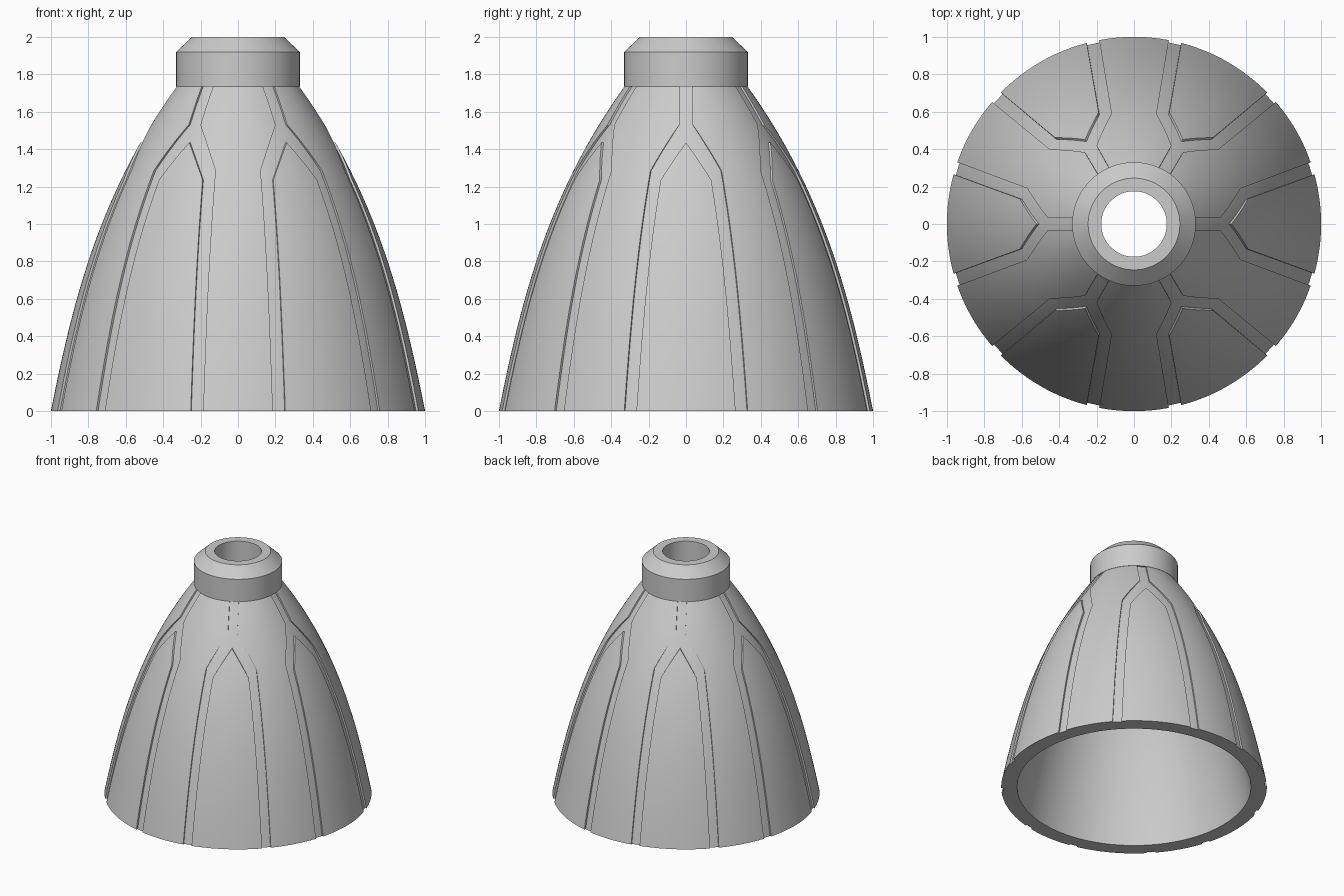
import bpy, bmesh
from math import sin, cos, asin, pi, radians

if "Cube" in bpy.data.objects:
    bpy.data.objects.remove(bpy.data.objects["Cube"])

DEPTH = 0.013          # groove depth
NECK = 1.735           # height where the bell meets the collar


def bell(z):
    return 1 - 0.2 * z - 0.0235 * z ** 2 - 0.0486 * z ** 3


def finish(bm, name, angle=25):
    bmesh.ops.recalc_face_normals(bm, faces=bm.faces)
    me = bpy.data.meshes.new(name)
    bm.to_mesh(me)
    bm.free()
    ob = bpy.data.objects.new(name, me)
    bpy.context.collection.objects.link(ob)
    bpy.ops.object.select_all(action='DESELECT')
    ob.select_set(True)
    bpy.context.view_layer.objects.active = ob
    bpy.ops.object.shade_smooth_by_angle(angle=radians(angle))
    return ob


def lathe(profile, name, n=180):
    # closed (r, z) loop spun around z
    bm = bmesh.new()
    rings = [[bm.verts.new((r * cos(2 * pi * i / n), r * sin(2 * pi * i / n), z))
              for i in range(n)] for r, z in profile]
    for a, b in zip(rings, rings[1:] + rings[:1]):
        for i in range(n):
            j = (i + 1) % n
            bm.faces.new((a[i], a[j], b[j], b[i]))
    return finish(bm, name)


def edge_offset(z, knots):
    # side offset of a panel edge, linear in bell radius between knots
    for (z0, y0), (z1, y1) in zip(knots, knots[1:]):
        if z <= z1 + 1e-6:
            t = (bell(z0) - bell(z)) / (bell(z0) - bell(z1))
            return y0 + (y1 - y0) * t
    return knots[-1][1]


def panels(name, knots, start, half_angle, cols=14):
    # raised panels repeated six times around the bell
    zs = [knots[0][0]]
    for (z0, _), (z1, _) in zip(knots, knots[1:]):
        steps = max(5, round((z1 - z0) / 0.05))
        zs += [z0 + (z1 - z0) * k / steps for k in range(1, steps + 1)]
    bm = bmesh.new()
    for p in range(6):
        mid = start + p * pi / 3
        rows = []
        for z in zs:
            r = bell(z)
            h = half_angle(asin(edge_offset(z, knots) / r))
            rows.append([bm.verts.new((r * cos(mid + h * s), r * sin(mid + h * s), z))
                         for s in (2 * c / cols - 1 for c in range(cols + 1))])
        for a, b in zip(rows, rows[1:]):
            for c in range(cols):
                bm.faces.new((a[c], a[c + 1], b[c + 1], b[c]))
    bmesh.ops.remove_doubles(bm, verts=bm.verts, dist=1e-5)
    # side walls reaching into the body
    rim = [e for e in bm.edges if e.is_boundary]
    wall = bmesh.ops.extrude_edge_only(bm, edges=rim)["geom"]
    for v in wall:
        if isinstance(v, bmesh.types.BMVert):
            k = 1 - 2 * DEPTH / bell(v.co.z)
            v.co.x *= k
            v.co.y *= k
    return finish(bm, name)


# Hollow bell body, at groove level
zs = [NECK * i / 36 for i in range(37)]
outer = [(bell(z) - DEPTH, z) for z in zs] + [(0.30, 1.78)]
inner = [(max(0.175, bell(z) - 0.12), z) for z in reversed(zs)]
lathe(outer + [(0.175, 1.78)] + inner, "bell_body")

# Collar with chamfered top and through bore
lathe([(0.175, 1.735), (0.33, 1.735), (0.33, 1.92), (0.245, 2.0), (0.175, 2.0)], "collar")

# Pointed panels
panels("pointed_panels", [(0, 0.265), (1.235, 0.135), (1.435, 0)], 0, lambda a: a)

# Long panels between them, reaching the collar
panels("long_panels", [(0, 0.33), (1.285, 0.19), (1.53, 0.036), (NECK, 0.035)],
       pi / 6, lambda a: pi / 6 - a)
